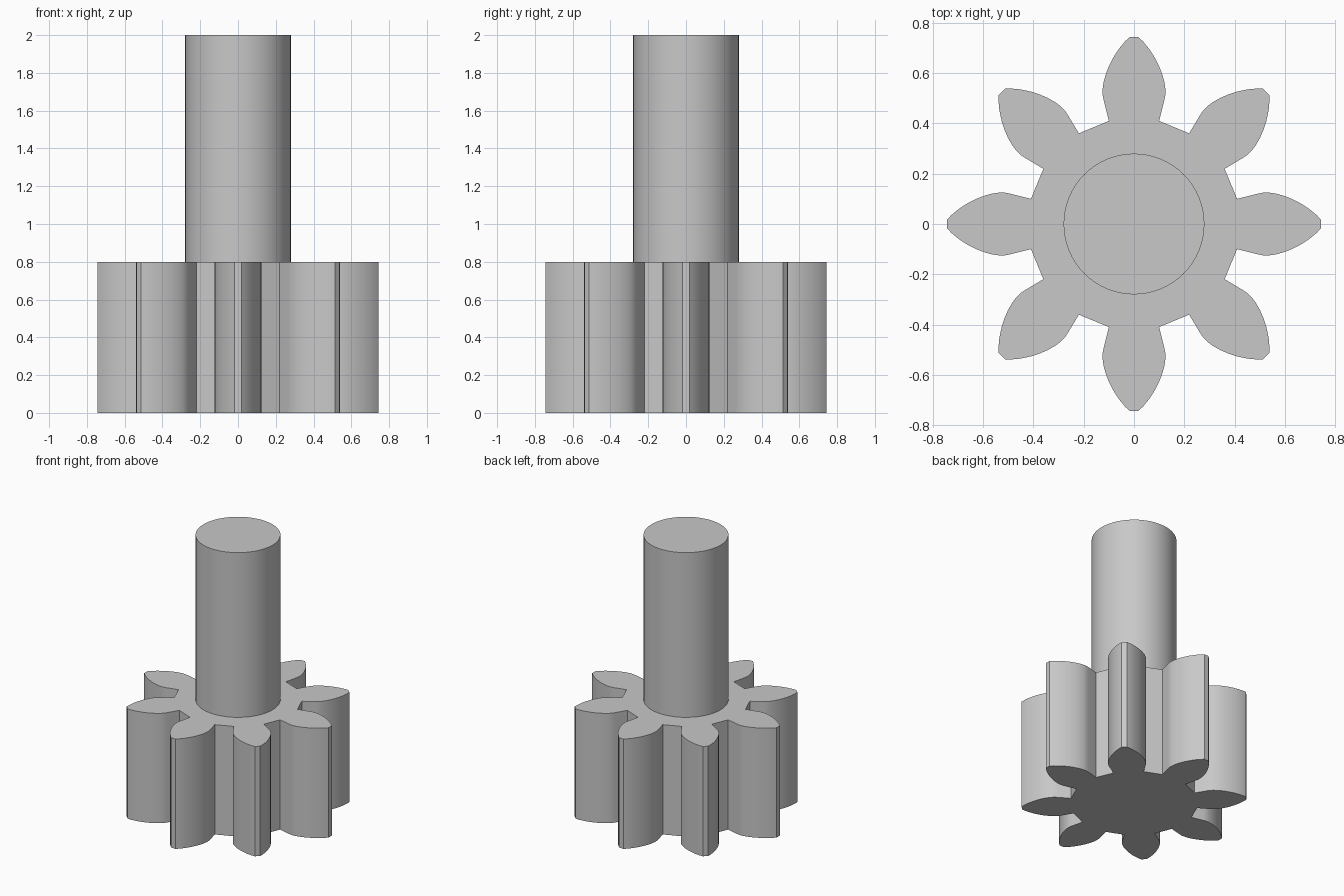
import bpy, bmesh, math
from mathutils import Matrix, Vector

cube = bpy.data.objects.get("Cube")
if cube:
    bpy.data.objects.remove(cube, do_unlink=True)

TEETH = 8
GEAR_HEIGHT = 0.8
SHAFT_RADIUS = 0.28
TOTAL_HEIGHT = 2.0

# Plain grey metal
metal = bpy.data.materials.new("grey_metal")
metal.use_nodes = True
colour = (0.58, 0.58, 0.58, 1)
metal.diffuse_color = colour
metal.node_tree.nodes["Principled BSDF"].inputs["Base Color"].default_value = colour


def finish(name, bm):
    bmesh.ops.recalc_face_normals(bm, faces=bm.faces)
    mesh = bpy.data.meshes.new(name)
    bm.to_mesh(mesh)
    bm.free()
    mesh.materials.append(metal)
    obj = bpy.data.objects.new(name, mesh)
    bpy.context.collection.objects.link(obj)
    bpy.ops.object.select_all(action="DESELECT")
    obj.select_set(True)
    bpy.context.view_layer.objects.active = obj
    bpy.ops.object.shade_smooth_by_angle(angle=math.radians(25))
    return obj


# Gear: one half tooth flank from root to tip, mirrored and repeated in a ring
flank = [(0.1, 0.41), (0.121, 0.494), (0.125, 0.515), (0.125, 0.535),
         (0.121, 0.565), (0.112, 0.597), (0.099, 0.63), (0.082, 0.663),
         (0.06, 0.697), (0.036, 0.726), (0.018, 0.743)]
tooth = flank + [(-x, y) for x, y in reversed(flank)]
bm = bmesh.new()
outline = []
for i in range(TEETH):
    turn = Matrix.Rotation(math.tau * i / TEETH, 3, "Z")
    outline += [bm.verts.new(turn @ Vector((x, y, 0))) for x, y in tooth]
base = bm.faces.new(outline)
side = bmesh.ops.extrude_face_region(bm, geom=[base], use_keep_orig=True)
top = [v for v in side["geom"] if isinstance(v, bmesh.types.BMVert)]
bmesh.ops.translate(bm, verts=top, vec=(0, 0, GEAR_HEIGHT))
finish("gear", bm)

# Shaft: smooth cylinder seated slightly into the gear
sink = 0.02
length = TOTAL_HEIGHT - GEAR_HEIGHT + sink
bm = bmesh.new()
bmesh.ops.create_cone(bm, cap_ends=True, segments=64, radius1=SHAFT_RADIUS,
                      radius2=SHAFT_RADIUS, depth=length,
                      matrix=Matrix.Translation((0, 0, TOTAL_HEIGHT - length / 2)))
finish("shaft", bm)
